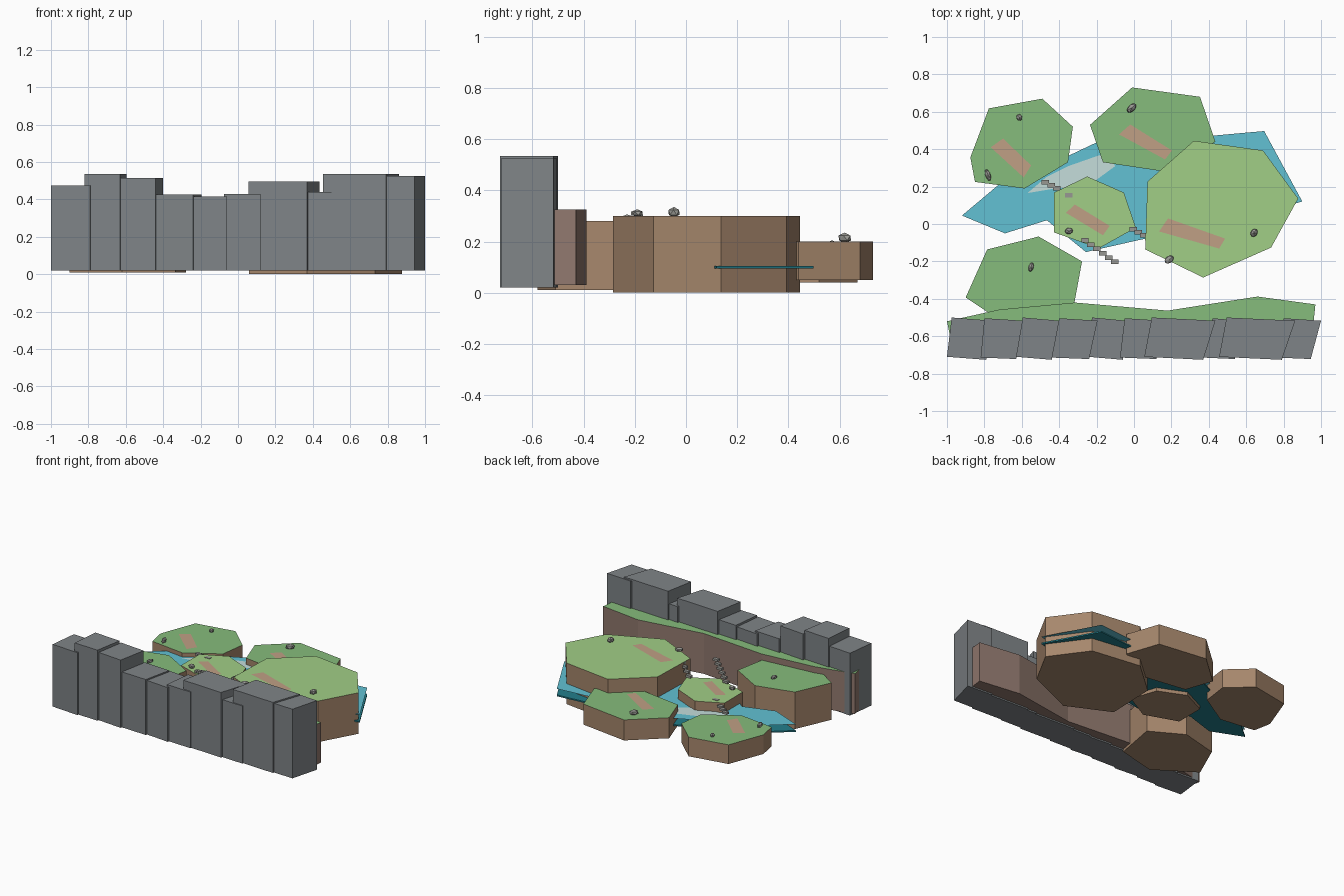
import bpy, bmesh, math
from mathutils import Vector, Matrix


def mat(name, c):
    m = bpy.data.materials.new(name)
    m.diffuse_color = (*[(v / 255) ** 2.2 for v in c], 1)
    return m


LIGHT = mat("light_grass", (160, 205, 133))
GRASS = mat("grass", (133, 187, 123))
EARTH = mat("earth", (165, 134, 108))
DARK_EARTH = mat("dark_earth", (144, 120, 110))
WATER = mat("water", (98, 192, 210))
DEEP = mat("deep_water", (40, 125, 138))
FOAM = mat("foam", (195, 220, 218))
PATH = mat("path", (190, 158, 132))
ROCK = mat("cliff_rock", (126, 131, 134))
STONE = mat("stone", (150, 150, 145))


def finish(name, bm, mats):
    me = bpy.data.meshes.new(name)
    bm.to_mesh(me)
    bm.free()
    for m in mats:
        me.materials.append(m)
    ob = bpy.data.objects.new(name, me)
    bpy.context.collection.objects.link(ob)
    return ob


def prism(name, pts, z0, z1, side, top=None):
    """Vertical prism over a polygon; top face gets its own material."""
    bm = bmesh.new()
    f = bm.faces.new([bm.verts.new((x, y, z0)) for x, y in pts])
    if z1 > z0:
        r = bmesh.ops.extrude_face_region(bm, geom=[f])
        for v in r["geom"]:
            if isinstance(v, bmesh.types.BMVert):
                v.co.z = z1
    bmesh.ops.recalc_face_normals(bm, faces=bm.faces[:])
    for f in bm.faces:
        if z1 > z0 and f.calc_center_median().z > z1 - 1e-5:
            f.material_index = 1
        elif z1 == z0 and f.normal.z < 0:
            f.normal_flip()
    return finish(name, bm, [side, top or side])


# Floating islands: outline, bottom, top
prism("back_left_island", [(-.776, .618), (-.49, .67), (-.327, .52), (-.353, .33), (-.585, .19),
      (-.85, .225), (-.875, .356)], .04, .18, EARTH, GRASS)
prism("back_island", [(-.01, .73), (.353, .68), (.435, .44), (.2, .275), (-.166, .33),
      (-.235, .53)], .05, .20, EARTH, GRASS)
prism("large_island", [(.32, .445), (.69, .393), (.878, .136), (.733, -.126), (.37, -.286),
      (.06, -.136), (.072, .227)], 0, .30, EARTH, LIGHT)
prism("middle_island", [(-.25, .254), (-.054, .168), (.01, -.02), (-.187, -.13), (-.428, -.045),
      (-.428, .168)], .07, .22, EARTH, LIGHT)
prism("front_left_island", [(-.51, -.067), (-.278, -.2), (-.335, -.51), (-.62, -.58), (-.9, -.393),
      (-.785, -.136)], .01, .28, EARTH, GRASS)

# Grass ledge along the cliff
prism("cliff_ledge", [(-1, -.52), (-.717, -.457), (-.316, -.42), (.18, -.463), (.66, -.388),
      (.97, -.43), (.95, -.62), (-.98, -.62)], .03, .325, DARK_EARTH, GRASS)

# Water sheet, water bed and foam patch
lake = [(.696, .497), (.9, .12), (.45, .0), (.03, -.085), (-.257, -.15), (-.466, .02),
        (-.69, -.05), (-.92, .045), (-.7, .23), (-.35, .365), (-.15, .46), (.44, .474)]
prism("water_bed", lake, .095, .105, DEEP)
prism("water_surface", lake, .15, .15, WATER)
prism("foam", [(-.57, .165), (-.47, .25), (-.35, .31), (-.15, .38), (-.1, .31), (-.25, .2),
      (-.42, .19)], .154, .154, FOAM)

# Paths on island tops
for n, z, p in [("back_left", .18, [(-.766, .41), (-.7, .457), (-.55, .313), (-.59, .249)]),
                ("middle", .22, [(-.364, .06), (-.316, .104), (-.13, -.01), (-.166, -.06)]),
                ("back", .20, [(-.08, .479), (-.02, .532), (.203, .393), (.166, .345)]),
                ("large", .30, [(.134, -.04), (.182, .03), (.487, -.078), (.455, -.131)])]:
    prism(n + "_path", p[::-1], z + .003, z + .003, PATH)

# Cliff wall blocks: front left, front right, back left, back right, height
blocks = [(-1, -.79, -.975, -.76, .475), (-.82, -.63, -.8, -.595, .535),
          (-.63, -.44, -.595, -.40, .515), (-.445, -.24, -.40, -.195, .425),
          (-.245, -.06, -.225, -.04, .415), (-.075, .12, -.05, .15, .43),
          (.055, .37, .095, .435, .495), (.365, .54, .42, .57, .44),
          (.455, .79, .495, .862, .535), (.76, .945, .8, 1.0, .525)]
for i, (a, b, c, d, h) in enumerate(blocks):
    o = .004 * (i % 2)
    prism(f"cliff_block_{i + 1}", [(a, -.71 - o), (b, -.726 + o), (d, -.517), (c, -.5 - o)],
          .02, h, ROCK)


# Stair runs between levels
def stairs(name, a, b, n):
    a, b = Vector(a), Vector(b)
    for i in range(n):
        p = a.lerp(b, i / (n - 1))
        prism(f"{name}_step_{i + 1}", [(p.x + sx * .02, p.y + sy * .012)
              for sx, sy in [(-1, -1), (1, -1), (1, 1), (-1, 1)]], p.z - .008, p.z + .008, STONE)


stairs("ledge", (-.262, -.088, .235), (-.103, -.202, .31), 6)
stairs("large_island", (-.005, -.027, .23), (.08, -.075, .29), 4)
stairs("back_left", (-.475, .224, .185), (-.412, .19, .20), 3)
stairs("lake", (-.37, .17, .21), (-.35, .155, .215), 2)

# Faceted boulders: x, y, ground, length, width, height, turn
for i, (x, y, z, l, w, h, a) in enumerate([
        (-.613, .57, .18, .02, .017, .025, 120), (-.781, .262, .18, .037, .016, .03, 110),
        (-.013, .62, .20, .034, .02, .035, 45), (-.348, -.037, .22, .024, .019, .03, 10),
        (.642, -.047, .30, .026, .02, .035, 60), (.188, -.19, .30, .03, .021, .026, 35),
        (-.55, -.23, .28, .028, .015, .026, 75)]):
    bm = bmesh.new()
    bmesh.ops.create_icosphere(bm, subdivisions=1, radius=1, matrix=Matrix.LocRotScale(
        Vector((x, y, z + h * .4)), Matrix.Rotation(math.radians(a), 3, 'Z'),
        Vector((l, w, h * .6))))
    finish(f"boulder_{i + 1}", bm, [STONE])
